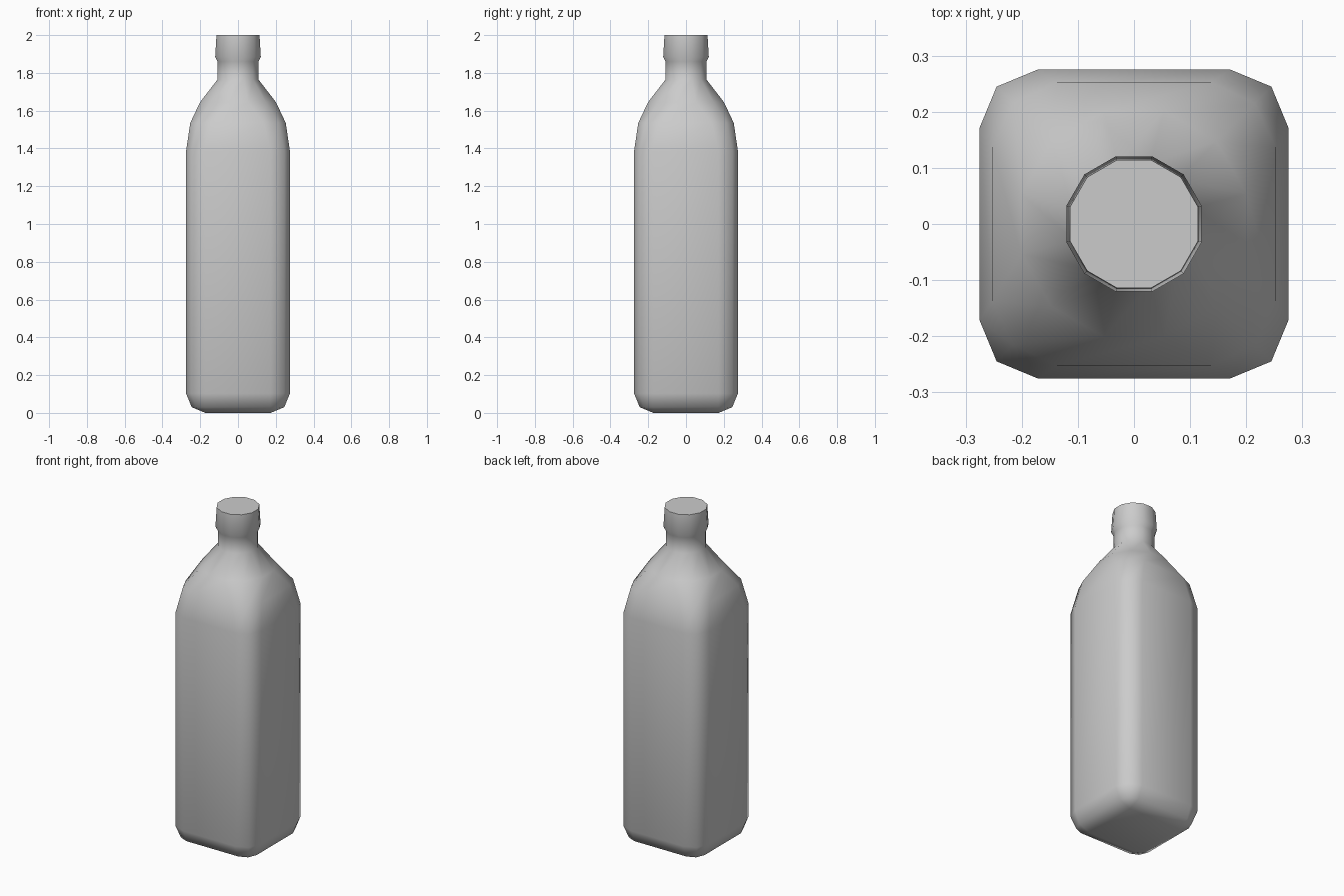
import bpy
import bmesh
from math import cos, sin, radians
from mathutils import Vector

cube = bpy.data.objects.get("Cube")
if cube:
    bpy.data.objects.remove(cube, do_unlink=True)

SIDES = 12
CORE = 0.172       # half width of the flat part of each side
ROUND = 0.103      # radius of the rounded corners


def rounded_square(radius):
    """Three points per corner around a square core."""
    points = []
    for i in range(SIDES):
        corner = radians(45 + 90 * (i // 3))
        turn = radians(90 * (i // 3) + 45 * (i % 3))
        centre = Vector((cos(corner), sin(corner))) * CORE * 2 ** 0.5
        points.append(centre + Vector((cos(turn), sin(turn))) * radius)
    return points


def circle(radius):
    return [Vector((cos(radians(15 + 30 * i)), sin(radians(15 + 30 * i)))) * radius
            for i in range(SIDES)]


def blend(a, b, t):
    return [p.lerp(q, t) for p, q in zip(a, b)]


body = rounded_square(ROUND)
shoulder = circle(0.208)

# Sections from the base to the mouth
sections = [
    (0.0, rounded_square(0.0)),
    (0.03, rounded_square(ROUND * 0.707)),
    (0.103, body),
    (1.385, body),
    (1.535, blend(body, shoulder, 0.3)),
    (1.645, shoulder),
    (1.765, circle(0.112)),
    (1.86, circle(0.112)),
    (1.885, circle(0.125)),
    (2.0, circle(0.118)),
]

# Bottle skin
bm = bmesh.new()
rings = [[bm.verts.new((p.x, p.y, z)) for p in pts] for z, pts in sections]
for low, high in zip(rings, rings[1:]):
    for i in range(SIDES):
        j = (i + 1) % SIDES
        bm.faces.new((low[i], low[j], high[j], high[i]))
bm.faces.new(rings[-1])
bm.faces.new(rings[0][::-1])
bmesh.ops.remove_doubles(bm, verts=bm.verts, dist=0.0005)
bmesh.ops.recalc_face_normals(bm, faces=bm.faces)
mesh = bpy.data.meshes.new("bottle")
bm.to_mesh(mesh)
bm.free()

bottle = bpy.data.objects.new("bottle", mesh)
bpy.context.collection.objects.link(bottle)

# Plain grey material
grey = bpy.data.materials.new("light grey")
grey.use_nodes = True
colour = (0.6, 0.6, 0.6, 1.0)
grey.diffuse_color = colour
grey.node_tree.nodes["Principled BSDF"].inputs["Base Color"].default_value = colour
mesh.materials.append(grey)

# Smooth sides with a crisp mouth rim
bpy.ops.object.select_all(action="DESELECT")
bottle.select_set(True)
bpy.context.view_layer.objects.active = bottle
bpy.ops.object.shade_smooth_by_angle(angle=radians(60))
